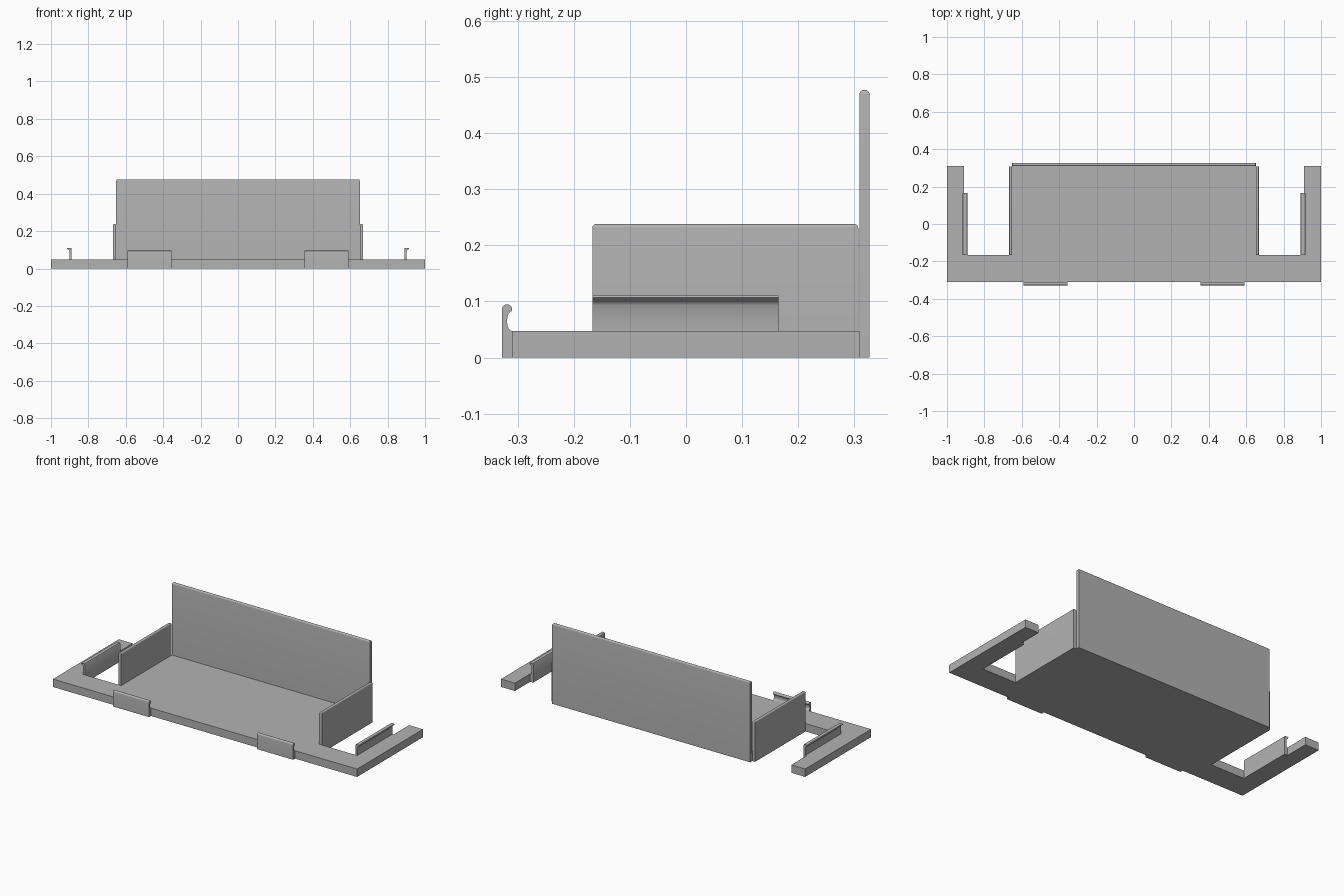
import bpy, bmesh, math
from mathutils import Vector

cube = bpy.data.objects.get("Cube")
if cube:
    bpy.data.objects.remove(cube, do_unlink=True)

GREY = (0.448, 0.448, 0.448, 1)
grey = bpy.data.materials.new("plain_grey")
grey.use_nodes = True
grey.diffuse_color = GREY
grey.node_tree.nodes["Principled BSDF"].inputs["Base Color"].default_value = GREY

BASE_H = 0.047   # base plate thickness
FRONT, BACK = -0.31, 0.309
SLOT_Y = -0.167  # front end of the side slots
ARM_X = 0.909    # inner face of the arms
DECK_X = 0.651   # half width of the deck
THICK = 0.018    # wall thickness


def finish(name, bm, mirrored):
    bmesh.ops.recalc_face_normals(bm, faces=bm.faces)
    mesh = bpy.data.meshes.new(name)
    bm.to_mesh(mesh)
    bm.free()
    mesh.materials.append(grey)
    obj = bpy.data.objects.new(name, mesh)
    bpy.context.collection.objects.link(obj)
    if mirrored:
        obj.modifiers.new("Mirror", 'MIRROR').use_mirror_merge = False
    bpy.ops.object.select_all(action='DESELECT')
    obj.select_set(True)
    bpy.context.view_layer.objects.active = obj
    bpy.ops.object.shade_smooth_by_angle(angle=math.radians(35))
    return obj


def prism(name, points, sweep, mirrored=False):
    """Extrude a closed outline along a vector."""
    bm = bmesh.new()
    face = bm.faces.new([bm.verts.new(p) for p in points])
    moved = bmesh.ops.extrude_face_region(bm, geom=[face], use_keep_orig=True)["geom"]
    verts = [v for v in moved if isinstance(v, bmesh.types.BMVert)]
    bmesh.ops.translate(bm, verts=verts, vec=Vector(sweep))
    return finish(name, bm, mirrored)


def wall(name, low, high, radius, mirrored=False):
    """Upright panel with a rounded top rim."""
    bm = bmesh.new()
    bmesh.ops.create_cube(bm, size=1)
    low, high = Vector(low), Vector(high)
    for v in bm.verts:
        v.co = (low + high) / 2 + v.co * (high - low)
    rim = [e for e in bm.edges if all(v.co.z > high.z - 0.001 for v in e.verts)]
    bmesh.ops.bevel(bm, geom=rim, offset=radius, segments=5, profile=0.5, affect='EDGES')
    return finish(name, bm, mirrored)


# Base plate: deck, front bar and two side arms in one outline
half = [(DECK_X, BACK), (DECK_X, SLOT_Y), (ARM_X, SLOT_Y), (ARM_X, BACK), (1, BACK), (1, FRONT)]
outline = half + [(-x, y) for x, y in reversed(half)]
prism("base_plate", [(x, y, 0) for x, y in outline], (0, 0, BASE_H))

# Back and side walls
wall("back_wall", (-DECK_X, BACK, 0), (DECK_X, BACK + THICK, 0.477), 0.0085)
wall("side_walls", (DECK_X, SLOT_Y, 0), (DECK_X + THICK, BACK - 0.002, 0.238), 0.007, True)

# Front clips: round head above a scooped inner face
r = THICK / 2
clip = [(0, 0), (THICK, 0)]
clip += [(r + r * math.cos(a), 0.086 + r * math.sin(a))
         for a in (math.pi * i / 10 for i in range(11))]
for i in range(9):
    a = math.pi * i / 8
    clip.append((r * math.sin(a), 0.065 + 0.018 * math.cos(a)))
prism("front_clips", [(0.355, FRONT - t, z) for t, z in clip], (0.237, 0, 0), True)

# Arm clips: thin rail whose hooked lip overhangs the arm
hook = [(0, 0), (0.02, 0), (0.02, 0.105), (0.016, 0.111), (-0.004, 0.111), (-0.007, 0.107),
        (-0.003, 0.103), (0.004, 0.099), (0.008, 0.093), (0.008, BASE_H), (0, BASE_H)]
prism("arm_clips", [(ARM_X - t, SLOT_Y, z) for t, z in hook], (0, 0.332, 0), True)
